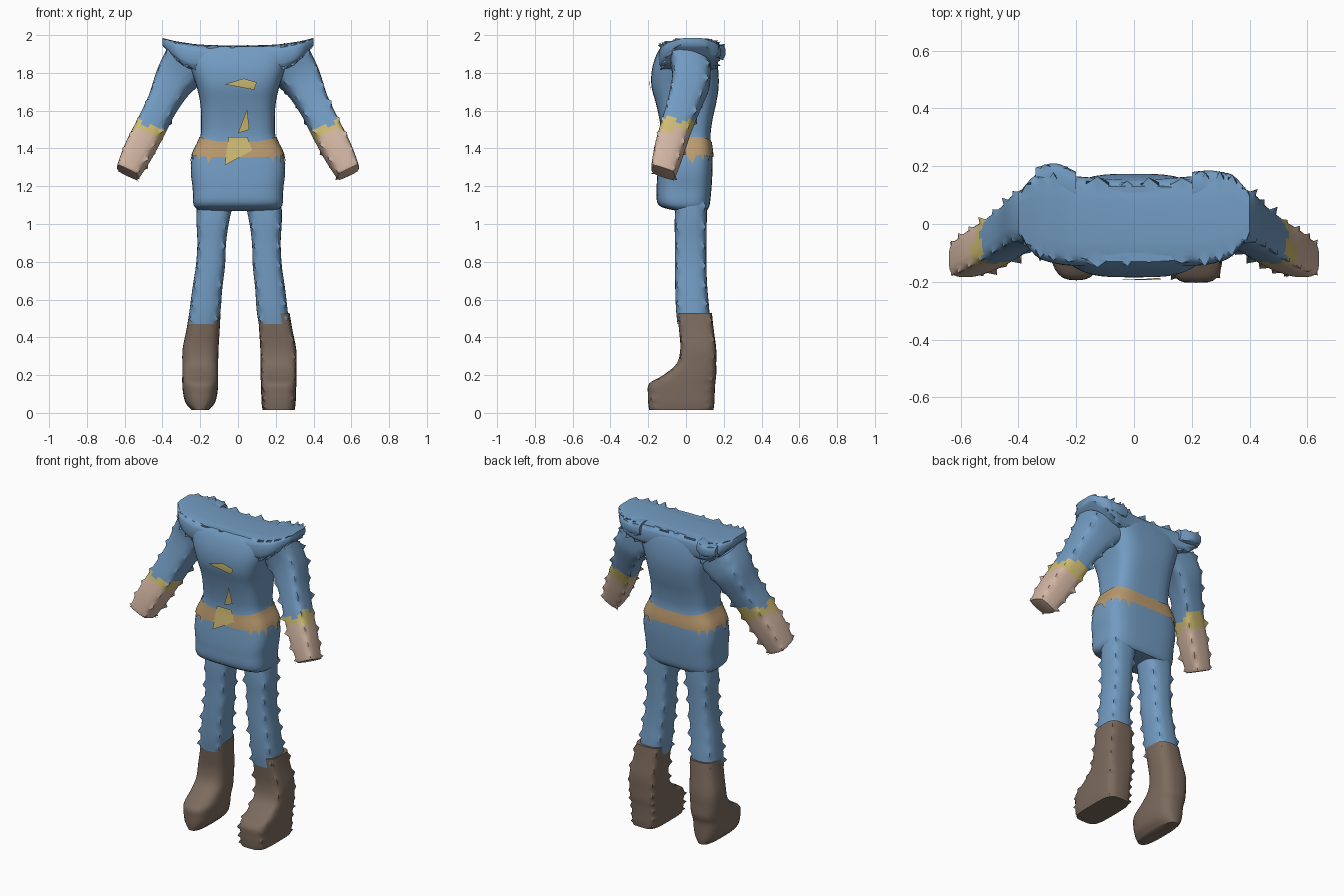
import bpy, bmesh, math, random
from mathutils import Vector
from mathutils.bvhtree import BVHTree

random.seed(4)
if "Cube" in bpy.data.objects:
    bpy.data.objects.remove(bpy.data.objects["Cube"])


def material(name, rgb):
    m = bpy.data.materials.new(name)
    m.use_nodes = True
    colour = (*rgb, 1)
    m.diffuse_color = colour
    m.node_tree.nodes["Principled BSDF"].inputs["Base Color"].default_value = colour
    return m


BLUE = material("blue cloth", (.17, .33, .54))
BROWN = material("brown leather", (.2, .145, .11))
SKIN = material("skin", (.64, .46, .36))
YELLOW = material("yellow trim", (.62, .5, .17))
TAN = material("tan belt", (.5, .33, .16))

X, Y, Z = Vector((1, 0, 0)), Vector((0, 1, 0)), Vector((0, 0, 1))


def spline(rows, t):
    """Smooth interpolation through rows of numbers, t from 0 to 1."""
    f = t * (len(rows) - 1)
    i = min(int(f), len(rows) - 2)
    f -= i
    a, b, c, d = (rows[max(0, min(len(rows) - 1, i + k))] for k in (-1, 0, 1, 2))
    return [q + .5 * f * (r - p + f * (2 * p - 5 * q + 4 * r - s + f * (3 * (q - r) + s - p)))
            for p, q, r, s in zip(a, b, c, d)]


def outline(row, u, v, power, angle):
    """Point on a rounded-box section; row = centre xyz, half sizes."""
    c, s = math.cos(angle), math.sin(angle)
    cu = math.copysign(abs(c) ** (2 / power), c)
    sv = math.copysign(abs(s) ** (2 / power), s)
    return Vector(row[:3]) + u * cu * row[3] + v * sv * row[4]


def finish(name, bm, mats, rule=None, angle=50):
    bmesh.ops.recalc_face_normals(bm, faces=bm.faces)
    if rule:
        for f in bm.faces:
            f.material_index = rule(f.calc_center_median())
    mesh = bpy.data.meshes.new(name)
    bm.to_mesh(mesh)
    bm.free()
    ob = bpy.data.objects.new(name, mesh)
    bpy.context.collection.objects.link(ob)
    for m in mats:
        mesh.materials.append(m)
    bpy.ops.object.select_all(action='DESELECT')
    ob.select_set(True)
    bpy.context.view_layer.objects.active = ob
    bpy.ops.object.shade_smooth_by_angle(angle=math.radians(angle))
    return ob


def loft(name, rows, mats, u=X, v=Y, power=3, rings=24, sides=32, spike=0, every=4, rule=None):
    bm = bmesh.new()
    grid = []
    for i in range(rings + 1):
        row = spline(rows, i / rings)
        ring = []
        for j in range(sides):
            p = outline(row, u, v, power, math.tau * j / sides)
            # small thorn-like points along the four corners
            if spike and i % every == 2 and j % 8 == 4:
                p += (p - Vector(row[:3])).normalized() * spike * random.uniform(.4, 1.2)
            ring.append(bm.verts.new(p))
        grid.append(ring)
    for a, b in zip(grid, grid[1:]):
        for j in range(sides):
            k = (j + 1) % sides
            bm.faces.new((a[j], a[k], b[k], b[j]))
    bm.faces.new(grid[0])
    bm.faces.new(grid[-1])
    return finish(name, bm, mats, rule)


# Torso and tunic skirt
TORSO = [(0, .03, 1.07, .2, .08), (0, -.01, 1.1, .235, .135), (0, -.01, 1.19, .24, .145),
         (0, -.005, 1.28, .25, .145), (0, 0, 1.37, .24, .14), (0, 0, 1.46, .2, .13),
         (0, 0, 1.55, .195, .14), (0, 0, 1.64, .2, .16), (0, -.005, 1.73, .22, .178),
         (0, -.005, 1.82, .25, .175), (0, 0, 1.9, .27, .155), (0, 0, 1.94, .25, .13)]
torso = loft("tunic", TORSO, [BLUE], power=3.6, rings=44, sides=48)

# Shoulder yoke with ragged, flared ends
half = [(.05, .005, 1.88, .15, .065), (.2, .01, 1.88, .155, .07), (.28, .02, 1.895, .155, .065),
        (.34, .03, 1.925, .14, .045), (.4, .035, 1.965, .07, .02)]
yoke = [(-r[0], *r[1:]) for r in reversed(half)] + half
loft("shoulder_yoke", yoke, [BLUE], Y, Z, power=4, rings=36, spike=.03, every=3)
# Loose cloth folds at the back of the shoulders
for side, reach in ((-1, .205), (1, .18)):
    fold = [(side * .2, .13, 1.91, .05, .04), (side * .27, reach - .05, 1.91, .055, .04),
            (side * .34, reach - .06, 1.92, .05, .035)]
    loft("shoulder_fold", fold, [BLUE], Y, Z, rings=8, spike=.02)


# Arms: sleeve, cuff and hand
def arm_colour(p):
    jag = .02 * math.sin(p.y * 50)
    h = p.z - .35 * (abs(p.x) - .47)
    return 0 if h > 1.53 + jag else 1 if h > 1.465 - jag else 2


for side, word in ((1, "left"), (-1, "right")):
    ARM = [(.25, .02, 1.86, .14, .12), (.335, .025, 1.76, .105, .105), (.4, -.01, 1.635, .082, .09),
           (.465, -.055, 1.505, .08, .083), (.525, -.09, 1.39, .078, .08),
           (.578, -.118, 1.285, .066, .07), (.584, -.12, 1.273, .058, .062)]
    rows = [(side * r[0], *r[1:]) for r in ARM]
    loft(word + "_arm", rows, [BLUE, YELLOW, SKIN], Vector((side * .9, 0, .43)),
         Vector((0, .93, -.3)), power=3.4, rings=36, spike=.022, rule=arm_colour)

# Legs
LEG = [(.13, .03, 1.14, .1, .08), (.145, .025, 1.02, .087, .085), (.15, .025, .9, .076, .083),
       (.155, .025, .78, .077, .083), (.17, .028, .66, .079, .085),
       (.18, .035, .55, .082, .088), (.19, .04, .47, .08, .085)]
for side, word in ((1, "left"), (-1, "right")):
    shift = 0 if side > 0 else -.012
    rows = [(side * r[0] - shift * r[2], *r[1:]) for r in LEG]
    loft(word + "_leg", rows, [BLUE], power=2.8, rings=28, spike=.018)

# Boots: left squared, right rounded underneath
BOOT = [(.19, .045, .53, .083, .092), (.2, .055, .44, .088, .092), (.213, .065, .34, .095, .095),
        (.215, .055, .26, .095, .105), (.215, .02, .2, .095, .14), (.215, -.02, .155, .094, .175),
        (.215, -.025, .1, .092, .177), (.215, -.025, .05, .09, .175), (.215, -.025, .015, .085, .17)]
loft("left_boot", BOOT, [BROWN], power=4, rings=32, spike=.018)
round_sole = (.095, .09, .076, .045)
rows = [(-r[0] + .015, *r[1:]) for r in BOOT]
for k, width in enumerate(round_sole):
    r = rows[k - 4]
    rows[k - 4] = (*r[:3], width, r[4] - .008)
loft("right_boot", rows, [BROWN], power=2.8, rings=32)


def on_torso(z, angle, lift):
    lo, hi = 0, 1
    for _ in range(20):
        mid = (lo + hi) / 2
        lo, hi = (mid, hi) if spline(TORSO, mid)[2] < z else (lo, mid)
    row = spline(TORSO, lo)
    return outline((*row[:3], row[3] + lift, row[4] + lift), X, Y, 3.6, angle)


# Belt with a ragged lower edge
bm = bmesh.new()
columns, count, steps = [], 72, 6
for j in range(count):
    angle = math.tau * j / count
    sag = abs(math.sin(angle)) ** 3
    top = 1.46 - .025 * sag
    low = 1.365 - .012 * sag - (random.uniform(.02, .05) if j % 4 == 1 and sag < .8 else 0)
    columns.append([bm.verts.new(on_torso(top + (low - top) * k / steps, angle, .005))
                    for k in range(steps + 1)])
for j in range(count):
    a, b = columns[j], columns[(j + 1) % count]
    for k in range(steps):
        bm.faces.new((a[k], b[k], b[k + 1], a[k + 1]))
finish("belt", bm, [TAN])

# Thin yellow patches laid on the front of the tunic
tree = BVHTree.FromObject(torso, bpy.context.evaluated_depsgraph_get())
PATCHES = {
    "buckle": [(-.05, 1.46), (.05, 1.46), (.075, 1.39), (.02, 1.36), (-.07, 1.31), (-.055, 1.39)],
    "chest_stripe": [(0, 1.48), (.06, 1.5), (.048, 1.61)],
    "chest_badge": [(-.07, 1.74), (.03, 1.77), (.1, 1.75), (.085, 1.71)],
}
for name, shape in PATCHES.items():
    bm = bmesh.new()
    bm.faces.new([bm.verts.new((x, -1, z)) for x, z in shape])
    bmesh.ops.triangulate(bm, faces=bm.faces)
    bmesh.ops.subdivide_edges(bm, edges=bm.edges, cuts=3, use_grid_fill=True)
    for v in bm.verts:
        v.co.y = tree.ray_cast(v.co, Y)[0].y - .009
    finish(name, bm, [YELLOW])
